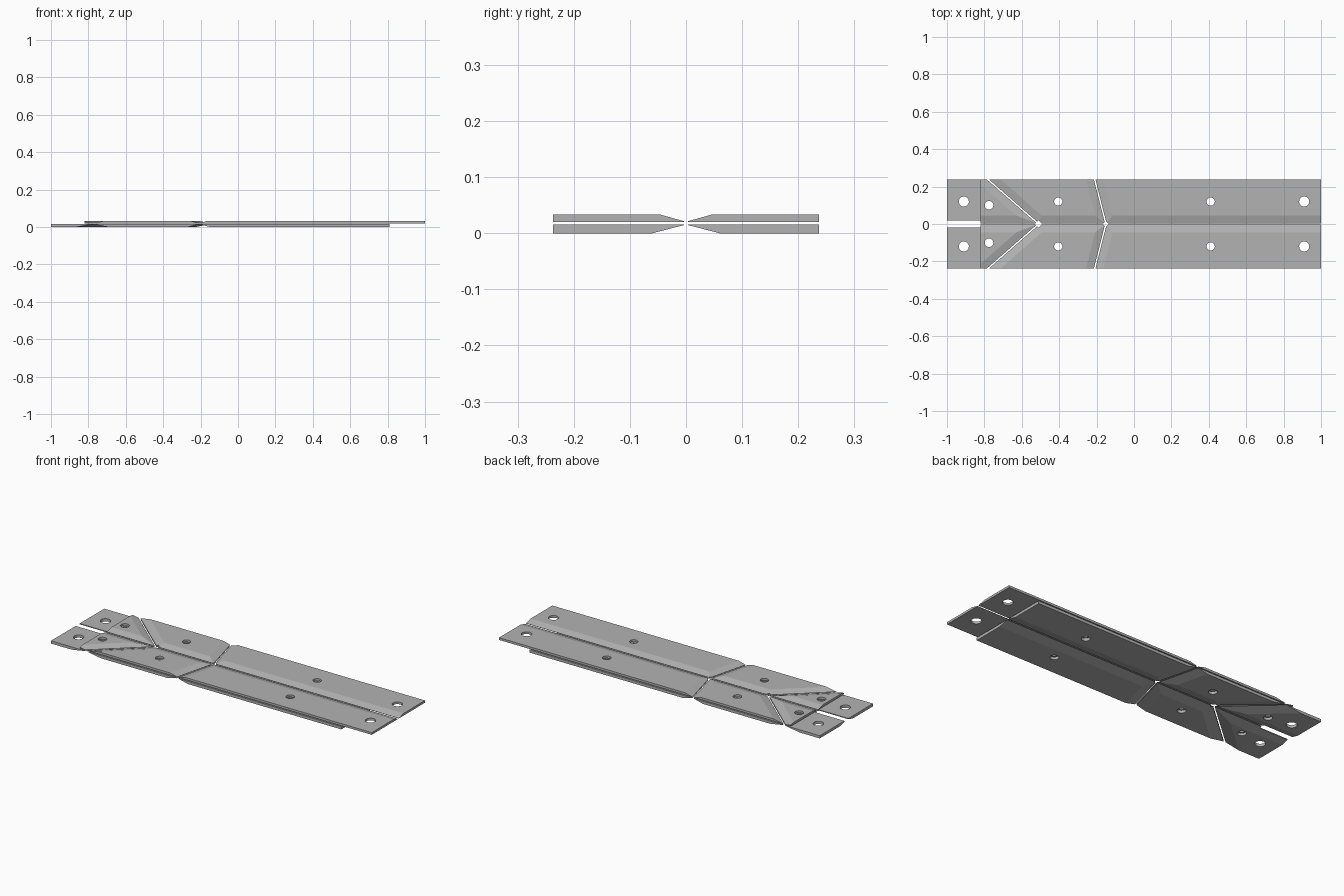
import bpy, bmesh
from mathutils import Vector

cube = bpy.data.objects.get("Cube")
if cube:
    bpy.data.objects.remove(cube)

HALF = 0.237          # half width of the strip
GAP = 0.004           # half gap along each fold
HOLES = [(-0.91, 0.12, 0.027), (-0.775, 0.1, 0.023), (-0.405, 0.12, 0.022),
         (0.41, 0.12, 0.022), (0.91, 0.12, 0.027)]
HUBS = [(-0.51, 0.02), (-0.15, 0.016)]   # openings where folds meet

grey = bpy.data.materials.new("plain grey")
grey.use_nodes = True
grey.diffuse_color = (0.45, 0.45, 0.45, 1)
grey.node_tree.nodes["Principled BSDF"].inputs["Base Color"].default_value = (0.45, 0.45, 0.45, 1)


def to_object(bm, name):
    bmesh.ops.recalc_face_normals(bm, faces=bm.faces)
    mesh = bpy.data.meshes.new(name)
    bm.to_mesh(mesh)
    bm.free()
    obj = bpy.data.objects.new(name, mesh)
    bpy.context.collection.objects.link(obj)
    mesh.materials.append(grey)
    return obj


def slice_off(bm, point, normal):
    """Cut away everything on the normal's side and cap the cut."""
    geom = bm.verts[:] + bm.edges[:] + bm.faces[:]
    cut = bmesh.ops.bisect_plane(bm, geom=geom, plane_co=point, plane_no=normal,
                                 clear_outer=True, dist=1e-6)["geom_cut"]
    edges = [e for e in cut if isinstance(e, bmesh.types.BMEdge)]
    if len(edges) > 2:
        bmesh.ops.contextual_create(bm, geom=edges)


def make_cutter():
    """Bolt holes and fold hubs in a single mesh."""
    bm = bmesh.new()
    shapes = [(x, y, r, 24) for x, y, r in HOLES] + [(x, 0, r, 4) for x, r in HUBS]
    for x, y, r, sides in shapes:
        ret = bmesh.ops.create_cone(bm, cap_ends=True, segments=sides,
                                    radius1=r, radius2=r, depth=0.2)
        bmesh.ops.translate(bm, verts=ret["verts"], vec=(x, y, 0))
    return to_object(bm, "hole_cutter")


def panel(name, outline, folds, upper, slit=None):
    """Half panel: thin slab, bevelled towards each fold, drilled and mirrored."""
    inner, outer, width = (0.0205, 0.033, 0.045) if upper else (0.0155, 0.0, 0.06)
    bm = bmesh.new()
    face = bm.faces.new([bm.verts.new((x, y, inner)) for x, y in outline])
    ext = bmesh.ops.extrude_face_region(bm, geom=[face], use_keep_orig=True)
    moved = [v for v in ext["geom"] if isinstance(v, bmesh.types.BMVert)]
    bmesh.ops.translate(bm, verts=moved, vec=(0, 0, outer - inner))
    bmesh.ops.recalc_face_normals(bm, faces=bm.faces)
    sign = 1 if upper else -1
    for i in folds:
        a, b = Vector(outline[i]), Vector(outline[(i + 1) % len(outline)])
        d = (b - a).normalized()
        out = Vector((d.y, -d.x, 0))
        tip = Vector((a.x, a.y, inner))
        height = abs(outer - inner)
        slice_off(bm, tip, out * height + Vector((0, 0, sign * width)))
        slice_off(bm, tip - out * GAP, out)
    obj = to_object(bm, name)
    tools = [cutter] + ([slit] if slit else [])
    for tool in tools:
        mod = obj.modifiers.new("cut", "BOOLEAN")
        mod.operation, mod.solver, mod.object = "DIFFERENCE", "EXACT", tool
    mirror = obj.modifiers.new("mirror", "MIRROR")
    mirror.use_axis = (False, True, False)
    mirror.use_mirror_merge = False
    bpy.context.view_layer.objects.active = obj
    for mod in list(obj.modifiers):
        bpy.ops.object.modifier_apply(modifier=mod.name)
    return obj


cutter = make_cutter()

# Slot between the two end tabs
bm = bmesh.new()
bmesh.ops.create_cube(bm, size=1)
bmesh.ops.scale(bm, verts=bm.verts, vec=(0.3, 0.036, 0.2))
bmesh.ops.translate(bm, verts=bm.verts, vec=(-0.97, 0, 0))
slot = to_object(bm, "slot_cutter")

# Two stacked layers, each with three pairs of folding panels
for layer, upper, tab_end, long_end in (("upper", True, -0.82, 1.0),
                                        ("lower", False, -1.0, 0.81)):
    panel(layer + "_long_panels",
          [(-0.15, 0), (long_end, 0), (long_end, HALF), (-0.21, HALF)], (0, 3), upper)
    panel(layer + "_middle_panels",
          [(-0.51, 0), (-0.15, 0), (-0.21, HALF), (-0.78, HALF)], (0, 1, 3), upper)
    panel(layer + "_end_tabs",
          [(tab_end, 0), (-0.51, 0), (-0.78, HALF), (tab_end, HALF)], (0, 1), upper,
          None if upper else slot)

for tool in (cutter, slot):
    bpy.data.objects.remove(tool)
